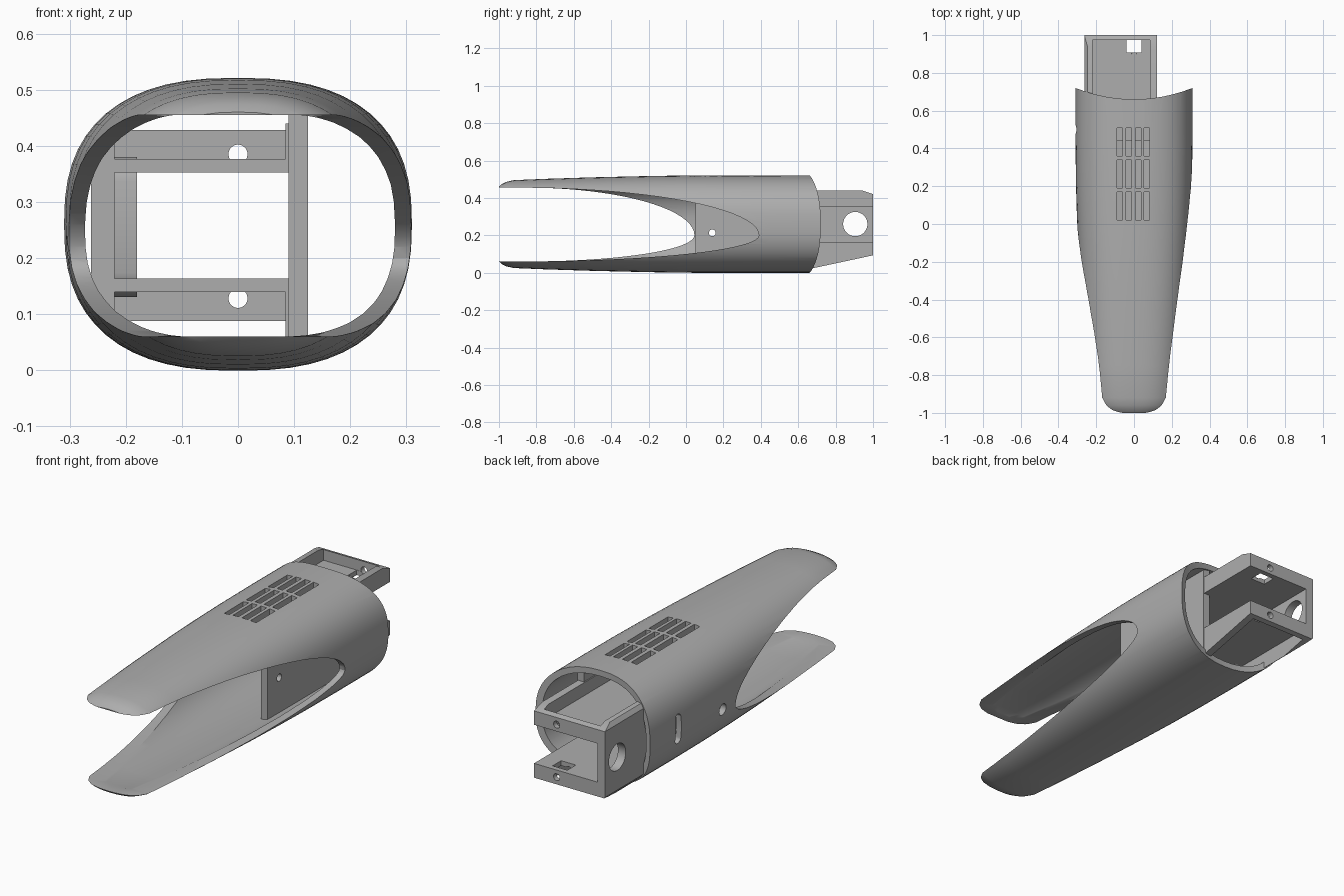
import bpy, bmesh, math

old = bpy.data.objects.get("Cube")
if old:
    bpy.data.objects.remove(old, do_unlink=True)

grey = bpy.data.materials.new("plain grey")
grey.use_nodes = True
colour = (0.42, 0.42, 0.42, 1)
grey.diffuse_color = colour
grey.node_tree.nodes["Principled BSDF"].inputs["Base Color"].default_value = colour

MID = 0.26  # height of the body axis


def finish(name, bm):
    bmesh.ops.recalc_face_normals(bm, faces=bm.faces)
    mesh = bpy.data.meshes.new(name)
    bm.to_mesh(mesh)
    bm.free()
    mesh.materials.append(grey)
    ob = bpy.data.objects.new(name, mesh)
    bpy.context.collection.objects.link(ob)
    return ob


def prism(name, pts, axis, lo, hi):
    """Extrude a 2D outline along one axis."""
    place = {"x": lambda p, d: (d, p[0], p[1]),
             "y": lambda p, d: (p[0], d, p[1]),
             "z": lambda p, d: (p[0], p[1], d)}[axis]
    bm = bmesh.new()
    ends = [[bm.verts.new(place(p, d)) for p in pts] for d in (lo, hi)]
    for ring in ends:
        bm.faces.new(ring)
    n = len(pts)
    for i in range(n):
        j = (i + 1) % n
        bm.faces.new((ends[0][i], ends[0][j], ends[1][j], ends[1][i]))
    return finish(name, bm)


def box(name, x0, x1, y0, y1, z0, z1):
    return prism(name, [(x0, y0), (x1, y0), (x1, y1), (x0, y1)], "z", z0, z1)


def stadium(u, v, r, half=0.0, n=24):
    """Circle, stretched along the second coordinate by half on each side."""
    out = []
    for i in range(n):
        a = 2 * math.pi * (i + 0.5) / n
        out.append((u + r * math.cos(a), v + r * math.sin(a) + math.copysign(half, math.sin(a))))
    return out


def section(a, b, n=56):
    """Rounded cross-section of the body."""
    out = []
    for i in range(n):
        t = 2 * math.pi * i / n
        c, s = math.cos(t), math.sin(t)
        out.append((math.copysign(a * abs(c) ** 0.8, c), MID + math.copysign(b * abs(s) ** 0.8, s)))
    return out


def boolean(ob, tools, operation="DIFFERENCE"):
    bpy.context.view_layer.objects.active = ob
    for tool in tools:
        mod = ob.modifiers.new("cut", "BOOLEAN")
        mod.operation, mod.object, mod.solver = operation, tool, "EXACT"
        bpy.ops.object.modifier_apply(modifier=mod.name)
        bpy.data.objects.remove(tool, do_unlink=True)


def smooth(ob):
    bpy.ops.object.select_all(action="DESELECT")
    ob.select_set(True)
    bpy.context.view_layer.objects.active = ob
    bpy.ops.object.shade_smooth_by_angle(angle=math.radians(28))


# Tapered hollow body: (y, half width, half height)
stations = [(0.8, 0.31, 0.26), (0.45, 0.31, 0.261), (0.2, 0.307, 0.261), (0, 0.301, 0.26),
            (-0.2, 0.293, 0.257), (-0.5, 0.276, 0.25), (-0.75, 0.26, 0.242),
            (-0.92, 0.25, 0.235), (-0.96, 0.235, 0.226), (-0.985, 0.215, 0.214),
            (-1.0, 0.19, 0.2)]
WALL = 0.029
bm = bmesh.new()
loops = []
for shrink in (0, WALL):
    loops.append([[bm.verts.new((x, y, z)) for x, z in section(a - shrink, b - shrink)]
                  for y, a, b in stations])
outer, inner = loops
path = outer + inner[::-1]
for r, ring in enumerate(path):
    after = path[(r + 1) % len(path)]
    for i in range(len(ring)):
        j = (i + 1) % len(ring)
        bm.faces.new((ring[i], ring[j], after[j], after[i]))
shell = finish("body_shell", bm)


def notch(tip, length, x0, x1):
    """Side mouth: half ellipse, taller above than below."""
    pts = [(-1.2, 0.455)]
    for i in range(41):
        t = math.pi / 2 - math.pi * i / 40
        up = 0.255 if t > 0 else 0.14
        pts.append((tip - length + length * math.cos(t), 0.2 + up * math.sin(t)))
    pts.append((-1.2, 0.06))
    return prism("notch_cutter", pts, "x", x0, x1)


rear = [(x / 20, 0.66 + 0.06 * (x / 20 / 0.31) ** 2) for x in range(-8, 9)]
cutters = [prism("rear_cutter", rear + [(0.4, 1.2), (-0.4, 1.2)], "z", -0.2, 0.8),
           notch(0.045, 0.9, -0.6, 0.0), notch(0.39, 1.3, 0.0, 0.6),
           prism("slot_cutter", stadium(0.5, 0.255, 0.022, 0.05), "x", -0.5, -0.15),
           prism("access_cutter", stadium(0.15, 0.215, 0.028), "x", -0.5, -0.15)]
# Grille of vents on the top
for x in (-0.075, -0.027, 0.022, 0.068):
    for y in (0.095, 0.265, 0.435):
        cutters.append(box("vent_cutter", x - 0.015, x + 0.015, y - 0.074, y + 0.074, 0.4, 0.7))
boolean(shell, cutters)
smooth(shell)

# Inner dividing wall with a screw hole
divider = box("divider_wall", 0.09, 0.125, 0.05, 0.66, 0.035, 0.485)
boolean(divider, [prism("hole_cutter", stadium(0.14, 0.213, 0.018), "x", 0, 0.3)])
smooth(divider)

# Rear bracket: side wall with an upper and a lower tray arm
profile = [(0.44, 0.02), (0.66, 0.02), (1, 0.093), (1, 0.42), (0.94, 0.44), (0.44, 0.44)]
bracket = prism("rear_bracket", profile, "x", -0.262, 0.122)
boolean(bracket, [box("gap_cutter", -0.22, 0.3, 0.3, 1.2, 0.163, 0.352),
                  box("upper_tray_cutter", -0.22, 0.085, 0.3, 0.975, 0.376, 0.6),
                  box("lower_tray_cutter", -0.22, 0.085, 0.3, 0.975, -0.1, 0.139),
                  box("nut_cutter", -0.04, 0.04, 0.908, 0.974, -0.1, 0.7),
                  prism("socket_cutter", stadium(0.905, 0.26, 0.065, 0, 40), "x", -0.5, -0.1),
                  prism("slot_cutter", stadium(0.5, 0.255, 0.022, 0.05), "x", -0.5, -0.15),
                  prism("upper_screw_cutter", stadium(0, 0.385, 0.017), "y", 0.9, 1.2),
                  prism("lower_screw_cutter", stadium(0, 0.128, 0.017), "y", 0.9, 1.2)])
boolean(bracket, [prism("envelope", section(0.305, 0.256), "y", 0.2, 1.2)], "INTERSECT")
smooth(bracket)

# Raised surround of the side slot
boss = prism("slot_surround", stadium(0.5, 0.255, 0.05, 0.075), "x", -0.225, -0.18)
boolean(boss, [prism("slot_cutter", stadium(0.5, 0.255, 0.022, 0.05), "x", -0.5, -0.1)])
smooth(boss)
